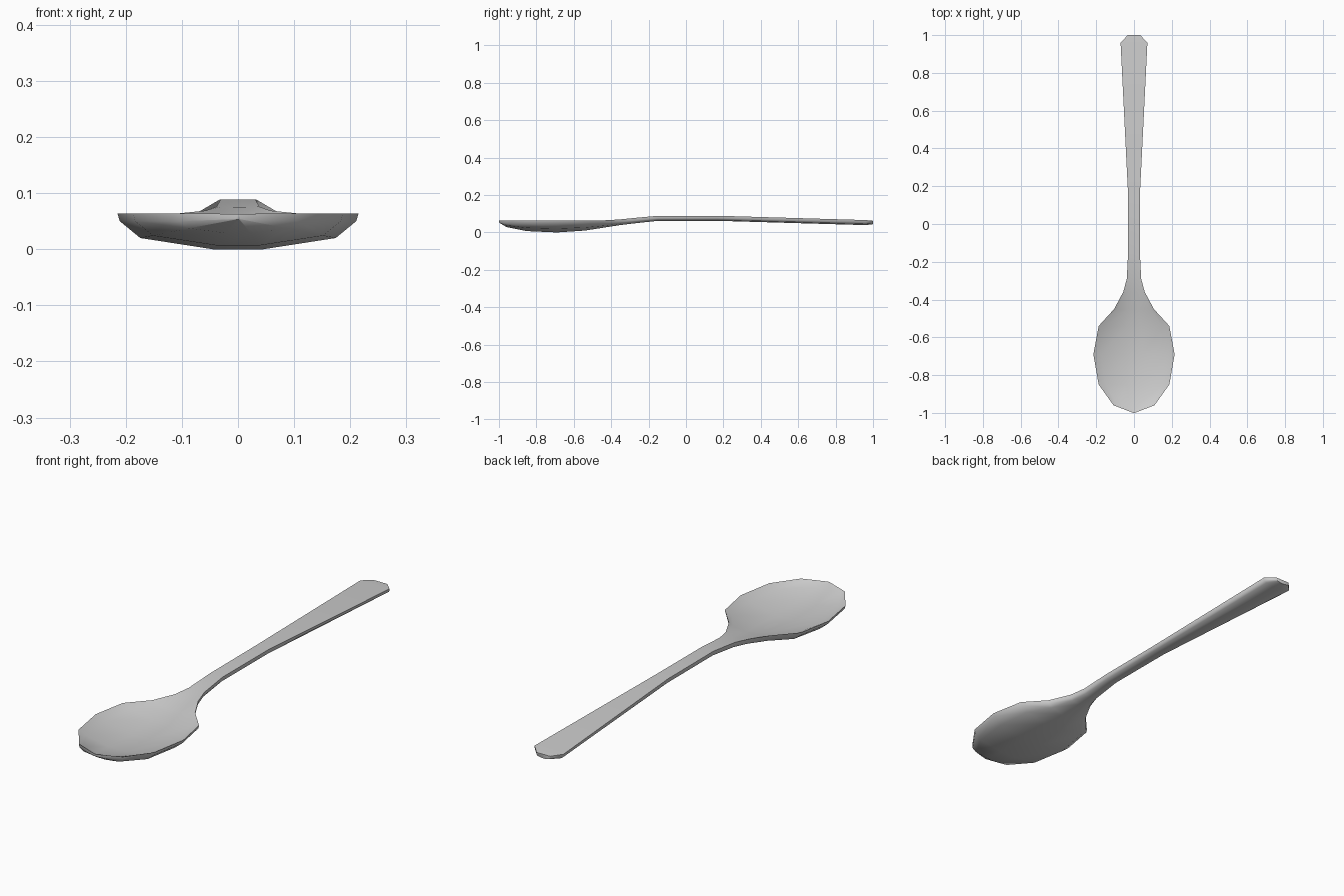
import bpy, bmesh

if "Cube" in bpy.data.objects:
    bpy.data.objects.remove(bpy.data.objects["Cube"])

# one brushed-steel grey for the whole spoon
steel = bpy.data.materials.new("steel_grey")
steel.diffuse_color = (0.6, 0.6, 0.6, 1)
steel.use_nodes = True
steel.node_tree.nodes["Principled BSDF"].inputs["Base Color"].default_value = steel.diffuse_color

# stations along the spoon: y, half width, rim z, lower edge z, underside z, dish depth
stations = [
    (-1.00, 0.004, 0.063, 0.054, 0.053, 0.000),
    (-0.96, 0.108, 0.064, 0.050, 0.029, 0.014),
    (-0.85, 0.187, 0.064, 0.050, 0.007, 0.036),
    (-0.69, 0.215, 0.064, 0.050, 0.000, 0.044),
    (-0.54, 0.187, 0.064, 0.050, 0.010, 0.034),
    (-0.45, 0.105, 0.064, 0.050, 0.024, 0.018),
    (-0.36, 0.057, 0.069, 0.055, 0.038, 0.006),
    (-0.29, 0.038, 0.076, 0.062, 0.047, 0.001),
    (-0.15, 0.031, 0.089, 0.076, 0.062, 0.000),
    (0.17, 0.032, 0.089, 0.076, 0.062, 0.000),
    (0.96, 0.071, 0.066, 0.053, 0.039, 0.000),
    (1.00, 0.033, 0.062, 0.052, 0.044, 0.000),
]


def section(w, rim, edge, bottom, dish):
    """Closed cross-section: dished top, thin rim, rounded underside."""
    right = [(0.21, rim - dish), (0.81, rim - 0.45 * dish), (1.0, rim),
             (0.98, edge), (0.81, edge - 0.6 * (edge - bottom)), (0.21, bottom)]
    left = [(-u, z) for u, z in reversed(right)]
    return [(u * w, z) for u, z in right + left]


# loft the bowl, neck and handle as one skin
bm = bmesh.new()
rings = [[bm.verts.new((x, y, z)) for x, z in section(*rest)]
         for y, *rest in stations]
for a, b in zip(rings, rings[1:]):
    n = len(a)
    for i in range(n):
        j = (i + 1) % n
        bm.faces.new((a[i], a[j], b[j], b[i]))
bm.faces.new(rings[0])
bm.faces.new(rings[-1])
bmesh.ops.recalc_face_normals(bm, faces=bm.faces)
mesh = bpy.data.meshes.new("spoon")
bm.to_mesh(mesh)
bm.free()
mesh.materials.append(steel)

spoon = bpy.data.objects.new("spoon", mesh)
bpy.context.collection.objects.link(spoon)
bpy.context.view_layer.objects.active = spoon
spoon.select_set(True)
bpy.ops.object.shade_smooth_by_angle(angle=0.9)
